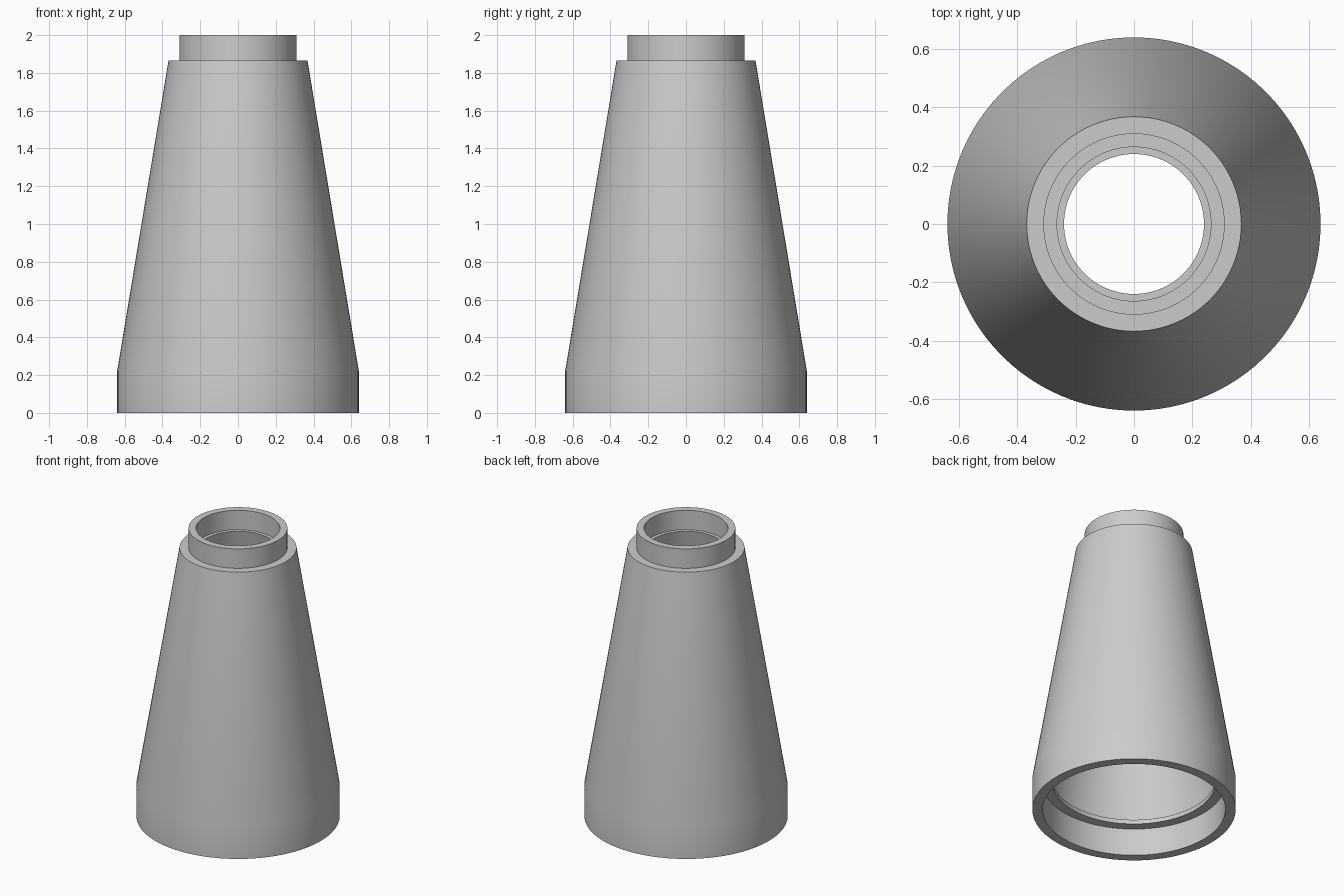
import bpy, bmesh, math

if "Cube" in bpy.data.objects:
    bpy.data.objects.remove(bpy.data.objects["Cube"], do_unlink=True)

SEGMENTS = 96
BASE_R, NECK_R = 0.64, 0.368
SOCKET_R, LIP_R = 0.575, 0.51
COLLAR_R, COLLAR_BORE, HOLE_R = 0.311, 0.264, 0.24
LIP_Z, BASE_Z, NECK_Z, TOP_Z = 0.19, 0.22, 1.865, 2.0

grey = bpy.data.materials.new("plain grey")
grey.use_nodes = True
grey.diffuse_color = (0.6, 0.6, 0.6, 1)
bsdf = next(n for n in grey.node_tree.nodes if n.type == "BSDF_PRINCIPLED")
bsdf.inputs["Base Color"].default_value = grey.diffuse_color

# Closed wall section: outside going up, then inside going down
profile = [
    (BASE_R, 0), (BASE_R, BASE_Z), (NECK_R, NECK_Z),                 # skirt and cone
    (COLLAR_R, NECK_Z), (COLLAR_R, TOP_Z), (COLLAR_BORE, TOP_Z),     # collar
    (COLLAR_BORE, NECK_Z), (HOLE_R, NECK_Z),                         # upper seat
    (SOCKET_R, BASE_Z),                                              # tapered cavity
    (LIP_R, BASE_Z), (LIP_R, LIP_Z),                                 # thin inner lip
    (SOCKET_R, LIP_Z), (SOCKET_R, 0),                                # lower socket
]

# Turn the section around the vertical axis
bm = bmesh.new()
verts = [bm.verts.new((r, 0, z)) for r, z in profile]
edges = [bm.edges.new((verts[i - 1], verts[i])) for i in range(len(verts))]
bmesh.ops.spin(bm, geom=verts + edges, cent=(0, 0, 0), axis=(0, 0, 1),
               angle=math.tau, steps=SEGMENTS, use_duplicate=False)
bmesh.ops.remove_doubles(bm, verts=bm.verts, dist=0.0001)
bmesh.ops.recalc_face_normals(bm, faces=bm.faces)
mesh = bpy.data.meshes.new("hollow_cone")
bm.to_mesh(mesh)
bm.free()
mesh.materials.append(grey)

cone = bpy.data.objects.new("hollow_cone", mesh)
bpy.context.collection.objects.link(cone)
bpy.ops.object.select_all(action="DESELECT")
cone.select_set(True)
bpy.context.view_layer.objects.active = cone
bpy.ops.object.shade_smooth_by_angle(angle=math.radians(30))
